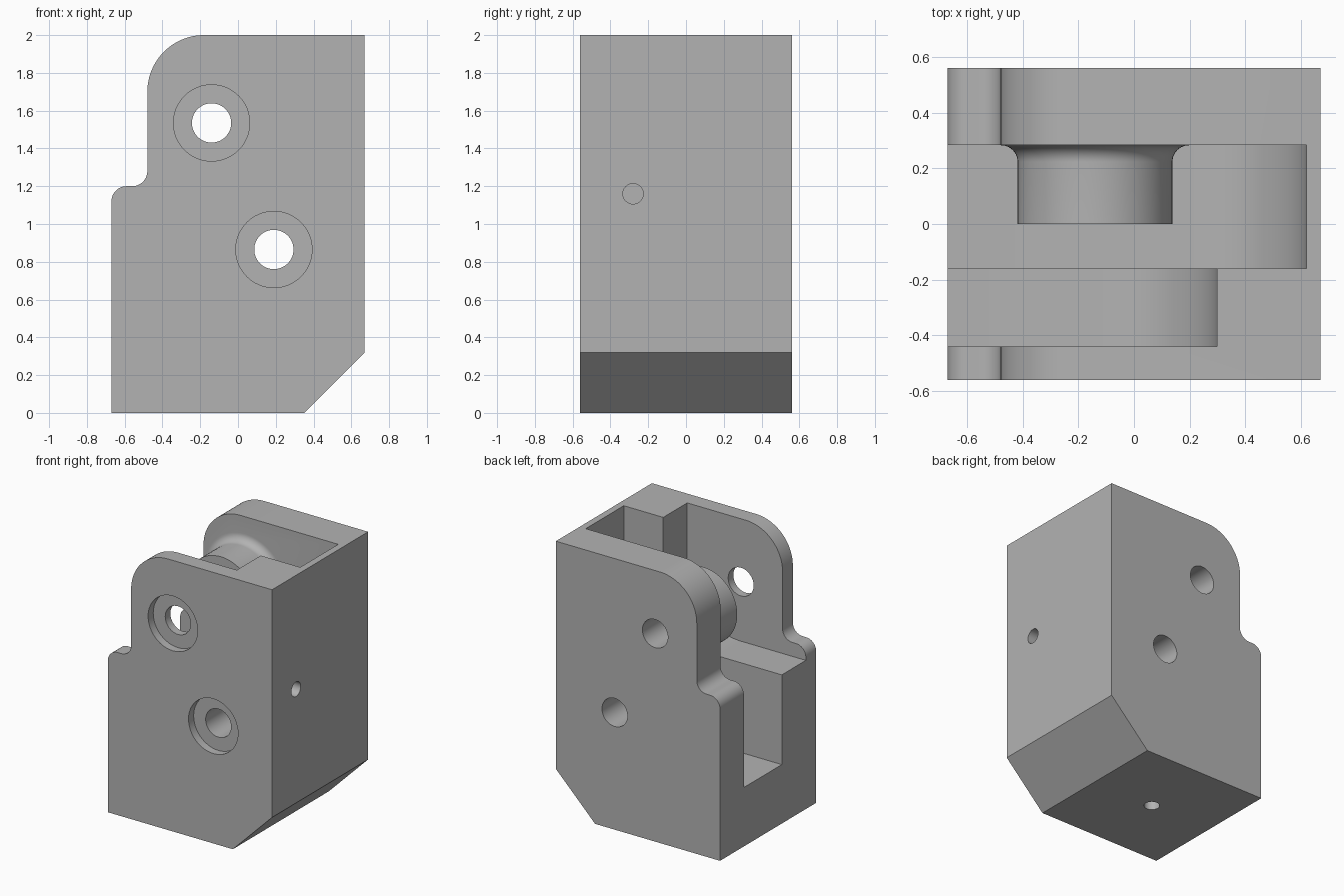
import bpy
import bmesh
from math import sin, cos, radians, tau
from mathutils import Vector, Matrix

cube = bpy.data.objects.get("Cube")
if cube:
    bpy.data.objects.remove(cube, do_unlink=True)

UPPER = (-0.14, 1.535)   # upper axle, x and z
LOWER = (0.19, 0.865)    # lower axle, x and z
FRONT, BACK = -0.56, 0.56

grey = bpy.data.materials.new("plain grey")
grey.use_nodes = True
grey.diffuse_color = (0.45, 0.45, 0.45, 1)
grey.node_tree.nodes["Principled BSDF"].inputs["Base Color"].default_value = grey.diffuse_color


def arc(cx, cz, r, start, end, n=16):
    angles = [radians(start + (end - start) * i / n) for i in range(n + 1)]
    return [(cx + r * cos(a), cz + r * sin(a)) for a in angles]


def finish(name, bm):
    bmesh.ops.recalc_face_normals(bm, faces=bm.faces)
    mesh = bpy.data.meshes.new(name)
    bm.to_mesh(mesh)
    bm.free()
    mesh.materials.append(grey)
    obj = bpy.data.objects.new(name, mesh)
    bpy.context.collection.objects.link(obj)
    return obj


def prism(name, outline, y0, y1):
    """Extrude an x-z outline along y."""
    bm = bmesh.new()
    face = bm.faces.new([bm.verts.new((x, y0, z)) for x, z in outline])
    new = bmesh.ops.extrude_face_region(bm, geom=[face])["geom"]
    bmesh.ops.translate(bm, vec=(0, y1 - y0, 0),
                        verts=[v for v in new if isinstance(v, bmesh.types.BMVert)])
    return finish(name, bm)


def rod(name, start, end, r):
    """Cylinder between two points."""
    start, end = Vector(start), Vector(end)
    axis = end - start
    turn = axis.to_track_quat('Z', 'Y').to_matrix().to_4x4()
    bm = bmesh.new()
    bmesh.ops.create_cone(bm, cap_ends=True, segments=48, radius1=r, radius2=r,
                          depth=axis.length,
                          matrix=Matrix.Translation((start + end) / 2) @ turn)
    return finish(name, bm)


def combine(target, tool, operation):
    mod = target.modifiers.new(operation, 'BOOLEAN')
    mod.object, mod.operation, mod.solver = tool, operation, 'EXACT'
    graph = bpy.context.evaluated_depsgraph_get()
    mesh = bpy.data.meshes.new_from_object(target.evaluated_get(graph))
    target.modifiers.clear()
    target.data = mesh
    bpy.data.objects.remove(tool, do_unlink=True)


# Housing: stepped, rounded and chamfered side outline
outline = [(-0.67, 0), (0.35, 0), (0.67, 0.32), (0.67, 2)]
outline += arc(-0.18, 1.7, 0.3, 90, 180, 24)
outline += arc(-0.56, 1.28, 0.08, 0, -90)
outline += arc(-0.59, 1.12, 0.08, 90, 180)
housing = prism("housing", outline, FRONT, BACK)


# Two wheel slots, each rounded about its axle and open to the top and side
def slot(axle, r, y0, y1):
    x, z = axle
    shape = [(-1, 2.2), (-1, z - r)] + arc(x, z, r, -90, 0, 32) + [(x + r, 2.2)]
    combine(housing, prism("slot_cutter", shape, y0, y1), 'DIFFERENCE')


slot(LOWER, 0.43, -0.16, 0.283)
slot(UPPER, 0.438, -0.44, -0.159)

# Boss on the back wall, with a filleted root
profile = [(0, 0), (0.278, 0)] + arc(0.338, 0.223, 0.06, 180, 90, 10) + [(0.338, 0.32), (0, 0.32)]
bm = bmesh.new()
verts = [bm.verts.new((UPPER[0] + r, y, UPPER[1])) for r, y in profile]
edges = [bm.edges.new(pair) for pair in zip(verts, verts[1:])]
bmesh.ops.spin(bm, geom=verts + edges, cent=(UPPER[0], 0, UPPER[1]), axis=(0, 1, 0),
               angle=tau, steps=64)
bmesh.ops.remove_doubles(bm, verts=bm.verts, dist=0.0001)
combine(housing, finish("boss", bm), 'UNION')

# Axle holes through everything, counterbored at the front
for x, z in (UPPER, LOWER):
    for r, y in ((0.104, 1), (0.202, FRONT + 0.06)):
        combine(housing, rod("hole_cutter", (x, -1, z), (x, y, z), r), 'DIFFERENCE')

# Blind screw holes in the side and the base
combine(housing, rod("side_hole_cutter", (1, -0.28, 1.16), (0.35, -0.28, 1.16), 0.054), 'DIFFERENCE')
combine(housing, rod("base_hole_cutter", (-0.16, 0, -1), (-0.16, 0, 0.25), 0.054), 'DIFFERENCE')

bpy.ops.object.select_all(action='DESELECT')
housing.select_set(True)
bpy.context.view_layer.objects.active = housing
bpy.ops.object.shade_smooth_by_angle(angle=radians(30))
